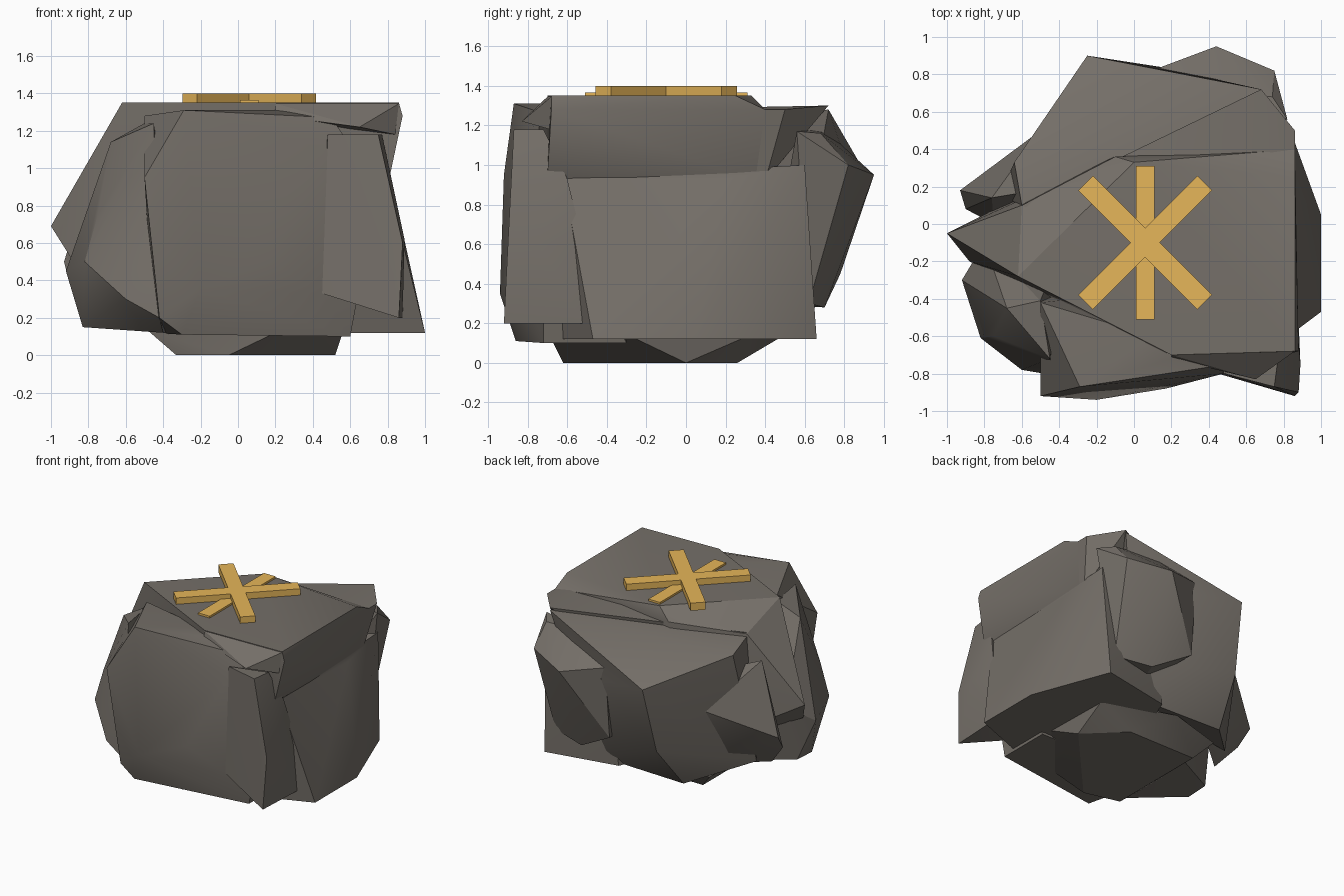
import bpy
import bmesh
from math import radians
from mathutils import Matrix

default_cube = bpy.data.objects.get("Cube")
if default_cube:
    bpy.data.objects.remove(default_cube, do_unlink=True)


def make_material(name, colour):
    material = bpy.data.materials.new(name)
    material.use_nodes = True
    material.diffuse_color = colour
    shader = material.node_tree.nodes["Principled BSDF"]
    shader.inputs["Base Color"].default_value = colour
    shader.inputs["Roughness"].default_value = 0.9
    return material


stone_grey = make_material("stone grey", (0.178, 0.16, 0.14, 1))
ochre_gold = make_material("ochre gold", (0.79, 0.465, 0.1, 1))


def add_object(name, builder, material):
    part_mesh = bpy.data.meshes.new(name)
    builder.to_mesh(part_mesh)
    builder.free()
    part_mesh.materials.append(material)
    part = bpy.data.objects.new(name, part_mesh)
    bpy.context.collection.objects.link(part)
    return part


def add_chunk(name, *corners):
    """A chipped piece of stone: the convex hull of its corners."""
    builder = bmesh.new()
    for corner in corners:
        builder.verts.new(corner)
    hull = bmesh.ops.convex_hull(builder, input=builder.verts[:])
    inside = {item for item in hull["geom_interior"] + hull["geom_unused"]
              if isinstance(item, bmesh.types.BMVert)}
    bmesh.ops.delete(builder, geom=list(inside), context="VERTS")
    bmesh.ops.recalc_face_normals(builder, faces=builder.faces[:])
    chunk = add_object(name, builder, stone_grey)
    bpy.ops.object.select_all(action="DESELECT")
    chunk.select_set(True)
    bpy.context.view_layer.objects.active = chunk
    bpy.ops.object.shade_smooth_by_angle(angle=radians(28))


def add_bar(name, centre, size, turn):
    """A straight bar of the emblem lying on the top face."""
    builder = bmesh.new()
    placement = (Matrix.Translation(centre)
                 @ Matrix.Rotation(radians(turn), 4, "Z")
                 @ Matrix.Diagonal((*size, 1)))
    bmesh.ops.create_cube(builder, size=1, matrix=placement)
    add_object(name, builder, ochre_gold)


# Flat-topped cap with a pointed corner on one side
add_chunk("stone_cap",
          (-.62, -.28, 1.35), (.2, -.7, 1.35), (.86, -.68, 1.35),
          (.86, .25, 1.35), (0, .33, 1.35), (.86, .4, 1.28),
          (.88, -.68, 1.28), (-.6, .1, 1.2), (-.1, .36, 1.26),
          (-1, -.05, .69), (-.88, -.2, .5), (.81, -.7, .95),
          (.8, .35, .92), (-.3, .3, .3), (.3, -.5, .3))

# Chipped brow that overhangs the front corner
add_chunk("front_brow",
          (.65, -.83, 1.22), (.86, -.68, 1.345), (.2, -.7, 1.345),
          (.84, -.69, 1.18), (.2, -.72, 1.28), (.5, -.5, 1.2))

# Lower lip behind the flat top
add_chunk("back_lip",
          (.68, .72, 1.3), (.86, .5, 1.28), (-.6, .1, 1.21),
          (.86, -.3, 1.28), (-.2, -.1, 1.28), (.8, .4, .92),
          (0, .3, .8))

# Small base that touches the ground, with one corner cut off
add_chunk("stone_foot",
          (-.33, -.55, 0), (-.05, -.62, 0), (.52, 0, 0), (.25, .26, 0),
          (-.33, .26, 0), (-.48, -.55, .13), (.2, -.68, .12),
          (.56, -.25, .12), (.55, .3, .13), (0, .48, .13),
          (-.45, .35, .13))

# Right side, flaring outwards at its lower edge
add_chunk("right_flank",
          (1, -.47, .12), (1, .05, .12), (.77, .66, .12), (.2, .55, .12),
          (-.2, -.4, .12), (.4, -.7, .12), (.8, -.62, .93),
          (.82, .2, .93), (.8, .6, 1), (.3, .6, 1))

# Broad front face
add_chunk("front_face",
          (-.29, -.87, 1.31), (.2, -.72, 1.31), (.1, -.6, 1.31),
          (-.5, -.42, 1.28), (.5, -.75, 1.27), (-.5, -.92, .95),
          (-.42, -.86, .2), (-.2, -.94, .35), (.17, -.88, .5),
          (.48, -.8, 1.1), (.45, -.8, .33), (-.3, -.86, .11),
          (.6, -.72, .1), (.6, -.3, .1), (-.45, -.3, .12),
          (.75, -.72, .9))

# Front corner, overhanging near the bottom
add_chunk("front_corner",
          (.86, -.92, .2), (.88, -.52, .2), (.45, -.8, .33),
          (.75, -.87, 1.18), (.48, -.8, 1.18), (.77, -.72, 1.18),
          (.88, -.9, .6), (.89, -.75, .62), (.87, -.51, .57),
          (.82, -.6, .93), (.4, -.5, .4))

# Rounded left shoulder
add_chunk("left_shoulder",
          (-.45, -.72, 1.24), (-.68, -.45, 1.14), (-.5, -.41, 1.24),
          (-.92, -.3, .45), (-.82, -.61, .5), (-.83, -.38, .15),
          (-.6, -.78, .3), (-.42, -.81, .2), (-.83, -.2, .16),
          (-.4, -.7, .12), (-.3, .1, .12), (-.8, -.1, .6),
          (-.75, -.6, .75))

# Back face with a sloping upper shelf
add_chunk("back_face",
          (.68, .72, 1.28), (-.6, .1, 1.18), (-.64, .33, 1.13),
          (-.25, .9, .97), (.14, .84, .92), (-.29, .78, .45),
          (-.35, .53, .12), (-.72, .15, .25), (.4, .5, .12),
          (.1, .7, .4), (.4, .1, 1.2))

# Jagged outcrop on the back right
add_chunk("back_outcrop",
          (.44, .95, .95), (.75, .82, 1), (.12, .83, 1.02),
          (.82, .56, 1.17), (.74, .68, 1.16), (.4, .7, 1.18),
          (.12, .78, .45), (.42, .7, .28), (.7, .62, .3),
          (.3, .4, .3))

# Sharp outcrop on the back left
add_chunk("left_outcrop",
          (-.93, .18, .5), (-.9, .08, .38), (-.76, .14, 1.05),
          (-.5, .5, .72), (-.6, .33, .35), (-.75, 0, .2),
          (-.4, .3, .2), (-.4, .2, .9))

# Six-armed emblem: one low bar under two raised crossing bars
add_bar("emblem_low_bar", (.06, -.1, 1.345), (.1, .82, .04), 0)
for side, turn in (("rising", -45), ("falling", 45)):
    add_bar("emblem_" + side + "_bar", (.06, -.1, 1.37),
            (.11, .9, .06), turn)
